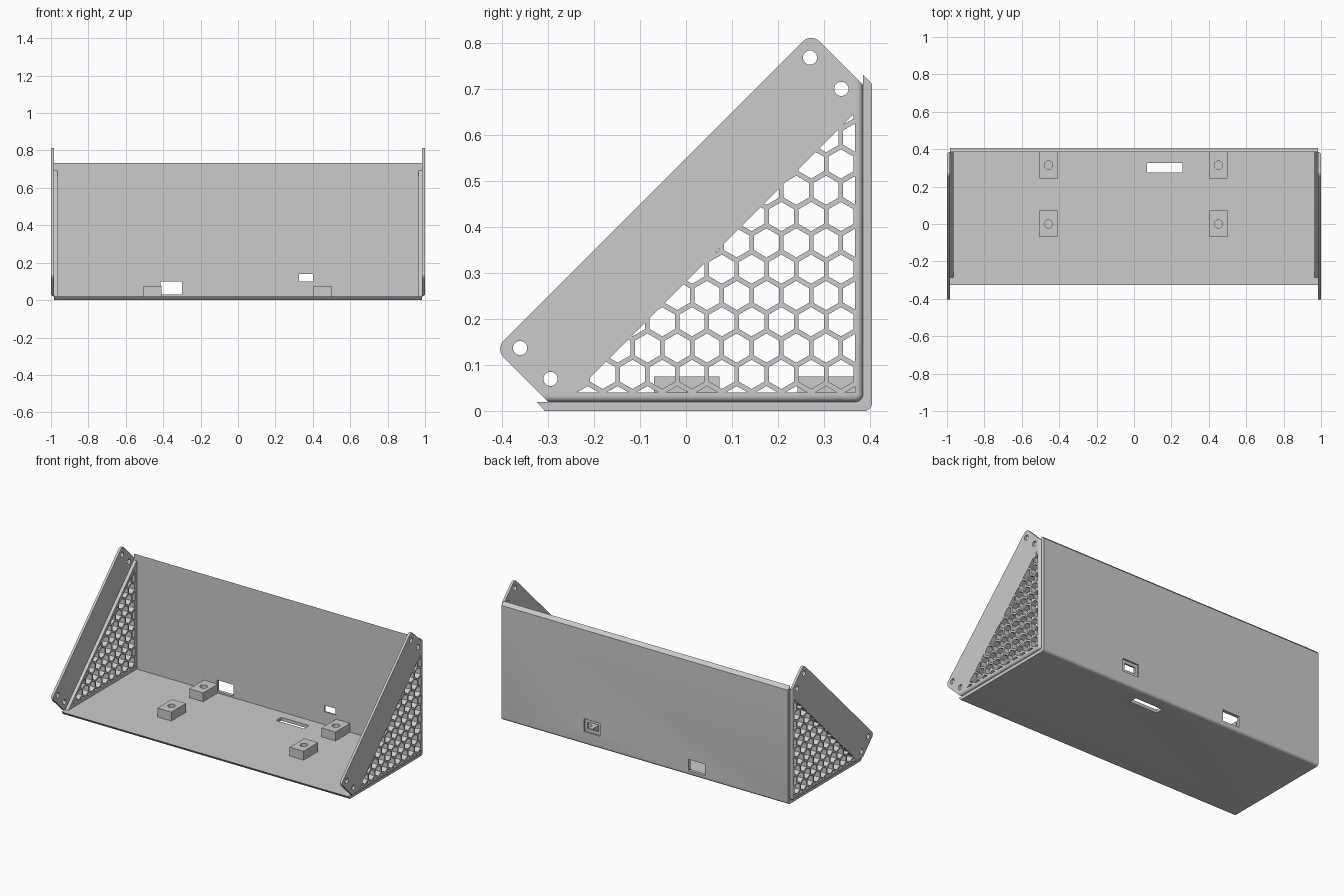
import bpy, bmesh
from math import cos, sin, pi, sqrt, radians
from mathutils import Vector

if "Cube" in bpy.data.objects:
    bpy.data.objects.remove(bpy.data.objects["Cube"])

grey = bpy.data.materials.new("Plain grey")
grey.use_nodes = True
grey.diffuse_color = (0.6, 0.6, 0.6, 1)
grey.node_tree.nodes["Principled BSDF"].inputs["Base Color"].default_value = (0.6, 0.6, 0.6, 1)


def prisms(name, outlines, x0, x1, rim=0):
    """Extrude (y, z) outlines along x; rim rounds the outer edges by floor and back."""
    bm = bmesh.new()
    for pts in outlines:
        low = [bm.verts.new((x0, y, z)) for y, z in pts]
        high = [bm.verts.new((x1, y, z)) for y, z in pts]
        bm.faces.new(low)
        bm.faces.new(high)
        for i in range(len(pts)):
            j = (i + 1) % len(pts)
            bm.faces.new((low[i], low[j], high[j], high[i]))
    bmesh.ops.recalc_face_normals(bm, faces=bm.faces)
    if rim:
        def near(v):
            return v.co.x > x1 - 1e-4 and (v.co.z < INZ + 0.018 or v.co.y > INY - 0.018)
        edges = [e for e in bm.edges if all(near(v) for v in e.verts)]
        bmesh.ops.bevel(bm, geom=edges, offset=rim, segments=5, profile=0.5, affect='EDGES')
    mesh = bpy.data.meshes.new(name)
    bm.to_mesh(mesh)
    bm.free()
    mesh.materials.append(grey)
    ob = bpy.data.objects.new(name, mesh)
    bpy.context.collection.objects.link(ob)
    return ob


def box(name, x0, x1, y0, y1, z0, z1):
    return prisms(name, [[(y0, z0), (y1, z0), (y1, z1), (y0, z1)]], x0, x1)


def drill(name, x, y, z0, z1, r):
    bpy.ops.mesh.primitive_cylinder_add(vertices=24, radius=r, depth=z1 - z0,
                                        location=(x, y, (z0 + z1) / 2))
    ob = bpy.context.object
    ob.name = name
    return ob


def bake(ob):
    """Apply the object's modifiers."""
    mesh = bpy.data.meshes.new_from_object(ob.evaluated_get(bpy.context.evaluated_depsgraph_get()))
    ob.modifiers.clear()
    ob.data = mesh


def cut(ob, *cutters):
    for cutter in cutters:
        mod = ob.modifiers.new("Cut", 'BOOLEAN')
        mod.object, mod.operation, mod.solver = cutter, 'DIFFERENCE', 'EXACT'
        bake(ob)


def discard(*obs):
    for ob in obs:
        bpy.data.objects.remove(ob)


def rounded(corners):
    """Polygon from (y, z, radius) corners."""
    out = []
    for i, (y, z, r) in enumerate(corners):
        p = Vector((y, z))
        if not r:
            out.append((y, z))
            continue
        a = p + (Vector(corners[i - 1][:2]) - p).normalized() * r
        b = p + (Vector(corners[(i + 1) % len(corners)][:2]) - p).normalized() * r
        c = a + b - p
        for k in range(7):
            t = k / 6 * pi / 2
            out.append(tuple(c + (a - c) * cos(t) + (b - c) * sin(t)))
    return out


def ring(y, z, r, n):
    return [(y + r * sin(2 * pi * k / n), z + r * cos(2 * pi * k / n)) for k in range(n)]


def clip(poly, inside):
    """Keep the part of a convex polygon where inside(p) >= 0 (linear)."""
    out = []
    for i, p in enumerate(poly):
        q = poly[(i + 1) % len(poly)]
        a, b = inside(p), inside(q)
        if a >= 0:
            out.append(p)
        if a * b < 0:
            t = a / (a - b)
            out.append((p[0] + (q[0] - p[0]) * t, p[1] + (q[1] - p[1]) * t))
    return out


INY, INZ = 0.385, 0.02          # inner faces of back and floor
SIDE, EDGE = 0.985, 1.0         # side plate thickness range

# Floor and back as one folded sheet
tray = prisms("floor_and_back", [rounded([
    (-0.325, INZ, 0), (-0.307, 0, 0), (0.405, 0, 0.018), (0.405, 0.712, 0),
    (INY, 0.732, 0), (INY, INZ, 0)])], -SIDE, SIDE)
openings = [box("floor_slot_cutter", 0.07, 0.26, 0.275, 0.325, -0.1, 0.1),
            box("large_port_cutter", -0.415, -0.3, 0.35, 0.45, 0.03, 0.1),
            box("small_port_cutter", 0.325, 0.4, 0.35, 0.45, 0.1, 0.14),
            box("small_port_recess_cutter", 0.307, 0.418, 0.395, 0.45, 0.08, 0.16)]
cut(tray, *openings)
discard(*openings)

# Honeycomb and screw holes
flat, pitch = 0.055, 0.0648
rise = pitch * sqrt(3) / 2 * 1.02
cells = []
for row in range(-2, 11):
    for col in range(-10, 4):
        y = 0.24 + (col + (row % 2) / 2) * pitch
        cell = ring(y, 0.137 + row * rise, flat / sqrt(3), 6)
        for rule in (lambda p: p[1] - 0.04, lambda p: 0.368 - p[0],
                     lambda p: p[0] - p[1] + 0.281):
            cell = clip(cell, rule)
        if len(cell) > 2:
            cells.append(cell)
honeycomb = prisms("honeycomb_cutter", cells, 0.9, 1.1)
screws = prisms("screw_cutter", [ring(y, z, 0.0155, 24) for y, z in (
    (-0.361, 0.137), (-0.295, 0.07), (0.27, 0.769), (0.338, 0.701))], 0.9, 1.1)

# Outer side plate with rounded tips, and the triangular liner inside it
plate = prisms("side_plate", [rounded([
    (-0.415, 0.135, 0.025), (-0.3, INZ, 0), (INY, INZ, 0.016),
    (INY, 0.71, 0), (0.2725, 0.8225, 0.025)])], SIDE, EDGE, rim=0.014)
liner = prisms("side_liner", [[(-0.287, INZ), (INY, INZ), (INY, 0.692)]], 0.965, SIDE)
cut(plate, honeycomb, screws)
cut(liner, honeycomb)
discard(honeycomb, screws)
for ob in (plate, liner):
    mod = ob.modifiers.new("Mirror", 'MIRROR')
    mod.use_mirror_merge = False
    bake(ob)

# Mounting blocks with blind screw holes
for x, side in ((-0.457, "right"), (0.452, "left")):
    for y0, y1, y, end in ((-0.07, 0.073, 0, "front"), (0.243, INY, 0.315, "back")):
        block = box(f"{side}_{end}_mount", x - 0.048, x + 0.048, y0, y1, INZ, 0.075)
        hole = drill("mount_cutter", x, y, 0.03, 0.1, 0.022)
        cut(block, hole)
        discard(hole)

# Smooth the rounded edges only
bpy.ops.object.select_all(action='DESELECT')
for ob in (tray, plate):
    ob.select_set(True)
bpy.context.view_layer.objects.active = tray
bpy.ops.object.shade_smooth_by_angle(angle=radians(30))
